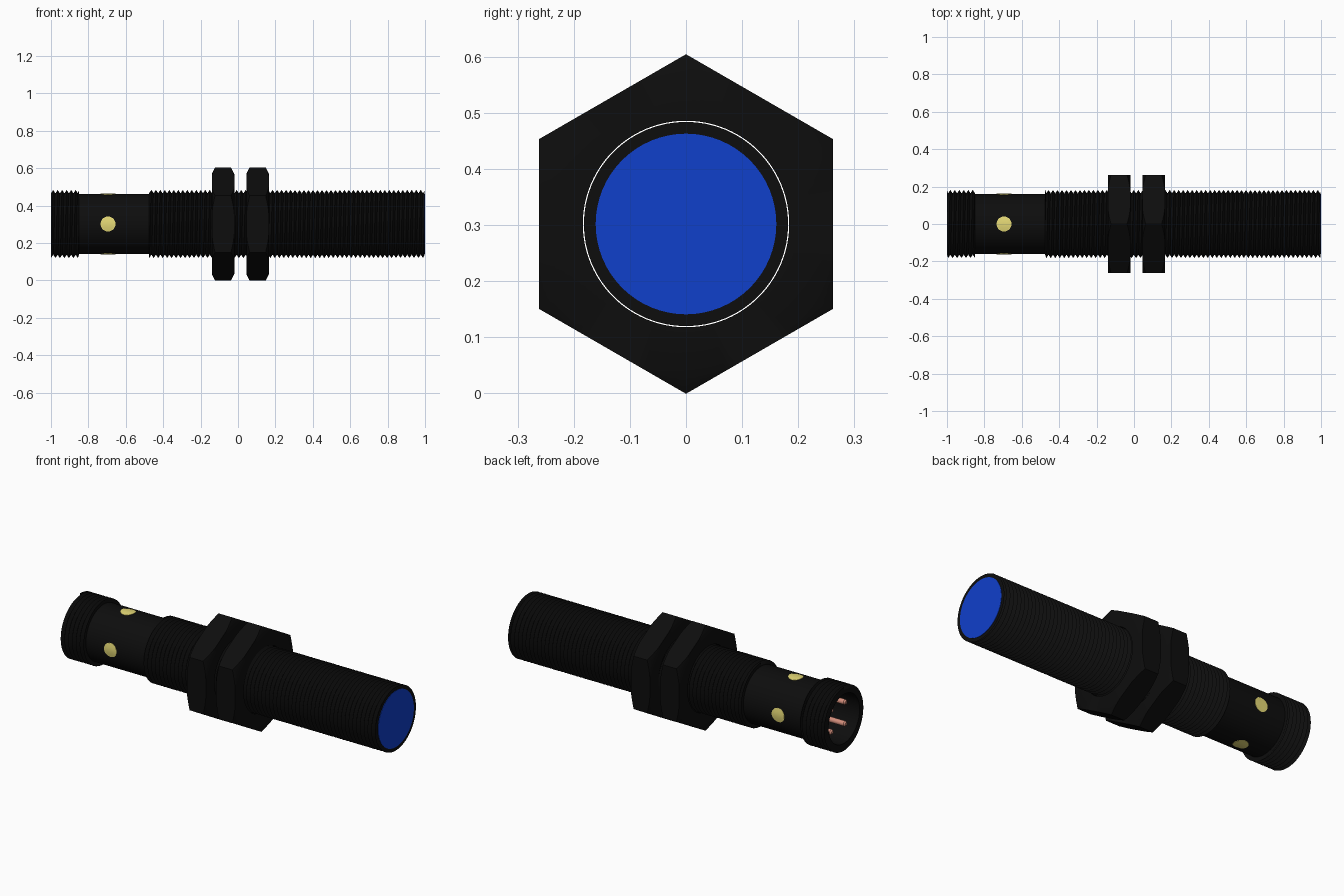
import bpy, bmesh
from math import sin, cos, pi, radians

if "Cube" in bpy.data.objects:
    bpy.data.objects.remove(bpy.data.objects["Cube"])

ZC = 0.302  # height of the sensor axis


def material(name, rgb):
    m = bpy.data.materials.new(name)
    m.diffuse_color = (*rgb, 1)
    m.use_nodes = True
    m.node_tree.nodes["Principled BSDF"].inputs["Base Color"].default_value = m.diffuse_color
    return m


BLACK = material("black", (0.004, 0.004, 0.004))
BLUE = material("blue", (0.005, 0.05, 0.6))
YELLOW = material("yellow", (0.78, 0.69, 0.18))
COPPER = material("copper", (0.65, 0.27, 0.2))


def sheet(name, column, seg, mat):
    """Skin the point columns column(t), t = 0..2pi, then weld the seam."""
    bm = bmesh.new()
    cols = [[bm.verts.new(p) for p in column(2 * pi * i / seg)] for i in range(seg + 1)]
    for a, b in zip(cols, cols[1:]):
        for k in range(len(a) - 1):
            bm.faces.new((a[k], a[k + 1], b[k + 1], b[k]))
    bmesh.ops.remove_doubles(bm, verts=bm.verts, dist=1e-5)
    me = bpy.data.meshes.new(name)
    bm.to_mesh(me)
    bm.free()
    me.materials.append(mat)
    ob = bpy.data.objects.new(name, me)
    bpy.context.collection.objects.link(ob)
    return ob


def around(x, r, t, y=0, z=0):
    return (x, y + r * sin(t), ZC + z + r * cos(t))


def lathe(name, profile, seg, mat, y=0, z=0):
    return sheet(name, lambda t: [around(x, r, t, y, z) for x, r in profile], seg, mat)


def thread(name, x0, x1, pitch=0.024, root=0.164, crest=0.182):
    turns = int((x1 - x0) / pitch) + 2

    def column(t):
        pts = [(x0, 0.158)]
        for k in range(2 * turns + 1):
            x = x0 + pitch * (k / 2 - 1 + t / (2 * pi))
            pts.append((min(max(x, x0), x1), crest if k % 2 else root))
        pts.append((x1, 0.158))
        return [around(x, r, t) for x, r in pts]
    return sheet(name, column, 64, BLACK)


def hex_nut(name, x0, x1, flat=0.262, bore=0.184, face=0.268):
    def column(t):
        R = flat / cos((t % (pi / 3)) - pi / 6)
        f = min(R, face)
        c = (R - f) * 0.5
        prof = [(x0, bore), (x0, f), (x0 + c, R), (x1 - c, R), (x1, f), (x1, bore), (x0, bore)]
        return [around(x, r, t) for x, r in prof]
    return sheet(name, column, 96, BLACK)


def indicator(name, phi, xc=-0.695, rad=0.04):
    def column(t):
        pts = []
        for rho, r in ((0, 0.1625), (0.02, 0.1625), (rad, 0.1622), (rad, 0.15)):
            pts.append(around(xc + rho * cos(t), r, phi + rho * sin(t) / 0.16))
        return pts
    return sheet(name, column, 32, YELLOW)


# Barrel with the open connector socket at the left end
lathe("barrel", [(-0.75, 0), (-0.75, 0.14), (-1, 0.14), (-1, 0.16),
                 (0.995, 0.16), (0.995, 0)], 64, BLACK)

# Threads
thread("connector_thread", -1, -0.85)
thread("main_thread", -0.475, 0.998)

# Sensing face
lathe("sensing_face", [(0.98, 0.161), (1, 0.161), (1, 0)], 64, BLUE)

# Mounting nuts
hex_nut("rear_nut", -0.14, -0.02)
hex_nut("front_nut", 0.045, 0.165)

# Four indicator windows around the barrel
for i in range(4):
    indicator(f"indicator_{i + 1}", i * pi / 2)

# Four connector pins
pin = [(-0.97, 0), (-0.97, 0.009), (-0.962, 0.015), (-0.74, 0.015)]
for i, (sy, sz) in enumerate(((1, 1), (1, -1), (-1, 1), (-1, -1))):
    lathe(f"pin_{i + 1}", pin, 16, COPPER, 0.062 * sy, 0.062 * sz)

# Smooth round faces, keep edges crisp
for ob in bpy.context.collection.objects:
    ob.select_set(True)
    bpy.context.view_layer.objects.active = ob
bpy.ops.object.shade_smooth_by_angle(angle=radians(30))
